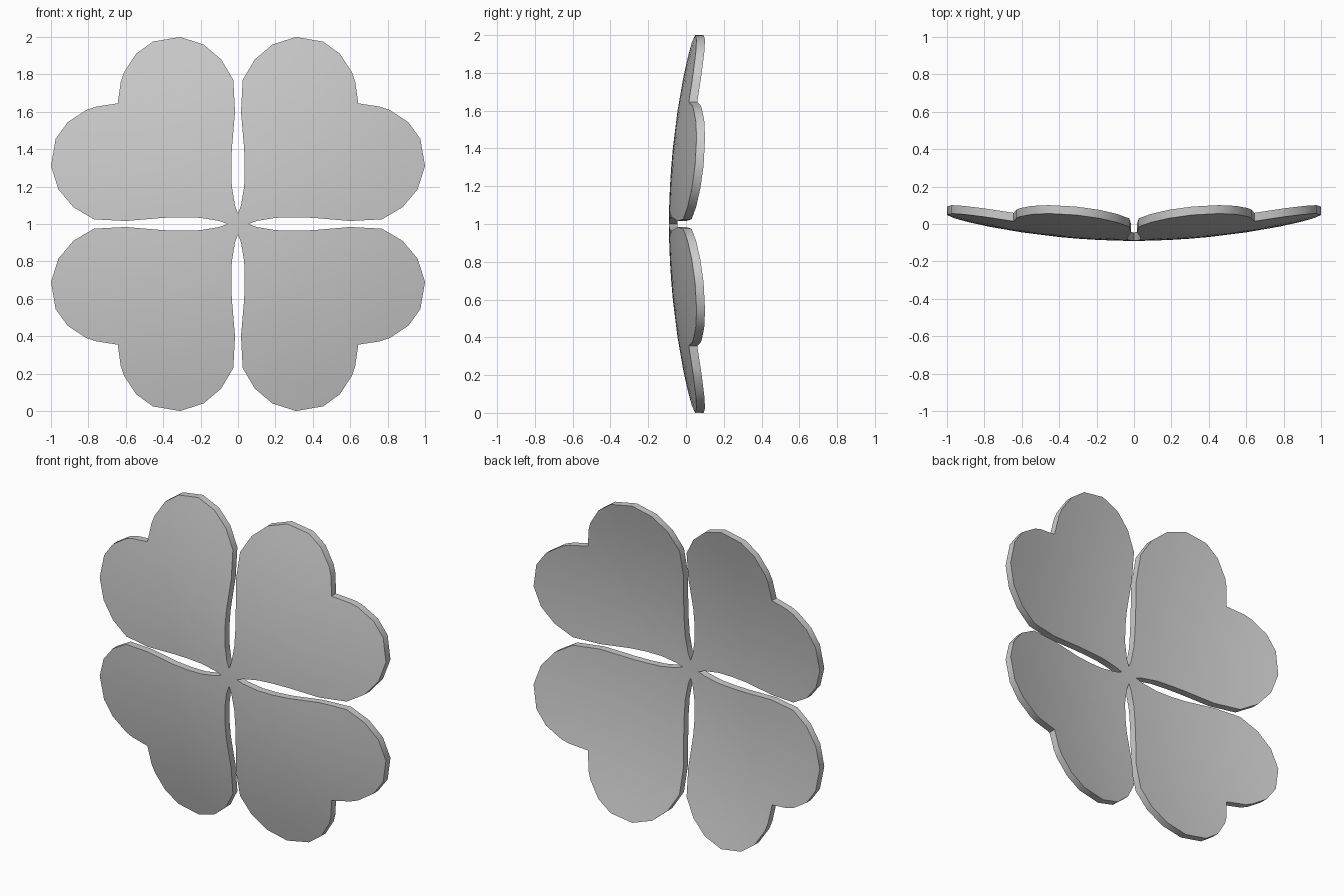
import bpy
import bmesh
import math
from mathutils import Vector

cube = bpy.data.objects.get("Cube")
if cube:
    bpy.data.objects.remove(cube)

THICKNESS = 0.045
BOWL = 0.126      # depth of the shallow bowl per squared radius
FRONT = -0.09

grey = bpy.data.materials.new("light grey")
grey.use_nodes = True
colour = (0.6, 0.6, 0.6, 1)
grey.diffuse_color = colour
grey.node_tree.nodes["Principled BSDF"].inputs["Base Color"].default_value = colour

# Half of one heart-shaped leaf outline, from the stem to the notch
half = [(0, 0.055), (0.016, 0.1), (0.033, 0.2), (0.036, 0.3), (0.033, 0.4),
        (0.016, 0.6), (0.025, 0.77), (0.09, 0.88), (0.185, 0.96), (0.31, 1),
        (0.455, 0.975), (0.545, 0.91), (0.61, 0.81), (0.627, 0.76)]
outline = [(0, 0)] + half + [(0.643, 0.645)] + [(z, x) for x, z in reversed(half)]
middle = Vector((0.35, 0.35))


def add_leaf(bm, sx, sz):
    """Fill one leaf with rings that shrink towards its middle."""
    def point(p):
        return bm.verts.new((sx * p.x, 0, sz * p.y))
    rings = [[point(middle.lerp(Vector(p), s)) for p in outline]
             for s in (1, 0.8, 0.6, 0.4, 0.2)]
    centre = point(middle)
    n = len(outline)
    for i in range(n):
        j = (i + 1) % n
        for a, b in zip(rings, rings[1:]):
            bm.faces.new((a[i], a[j], b[j], b[i]))
        bm.faces.new((rings[-1][i], rings[-1][j], centre))


# Four leaves welded at the stem, thickened, then bent into a bowl
bm = bmesh.new()
for sx in (1, -1):
    for sz in (1, -1):
        add_leaf(bm, sx, sz)
bmesh.ops.remove_doubles(bm, verts=bm.verts[:], dist=0.0005)
bmesh.ops.recalc_face_normals(bm, faces=bm.faces[:])
back = bmesh.ops.extrude_face_region(bm, geom=bm.faces[:])["geom"]
bmesh.ops.translate(bm, vec=(0, THICKNESS, 0),
                    verts=[g for g in back if isinstance(g, bmesh.types.BMVert)])
for v in bm.verts:
    v.co.y += FRONT + BOWL * (v.co.x ** 2 + v.co.z ** 2)
    v.co.z += 1
bmesh.ops.recalc_face_normals(bm, faces=bm.faces[:])

mesh = bpy.data.meshes.new("clover_leaves")
bm.to_mesh(mesh)
bm.free()
mesh.materials.append(grey)
clover = bpy.data.objects.new("clover_leaves", mesh)
bpy.context.collection.objects.link(clover)

# Smooth faces with a crisp rim
bpy.ops.object.select_all(action="DESELECT")
clover.select_set(True)
bpy.context.view_layer.objects.active = clover
bpy.ops.object.shade_smooth_by_angle(angle=math.radians(35))
